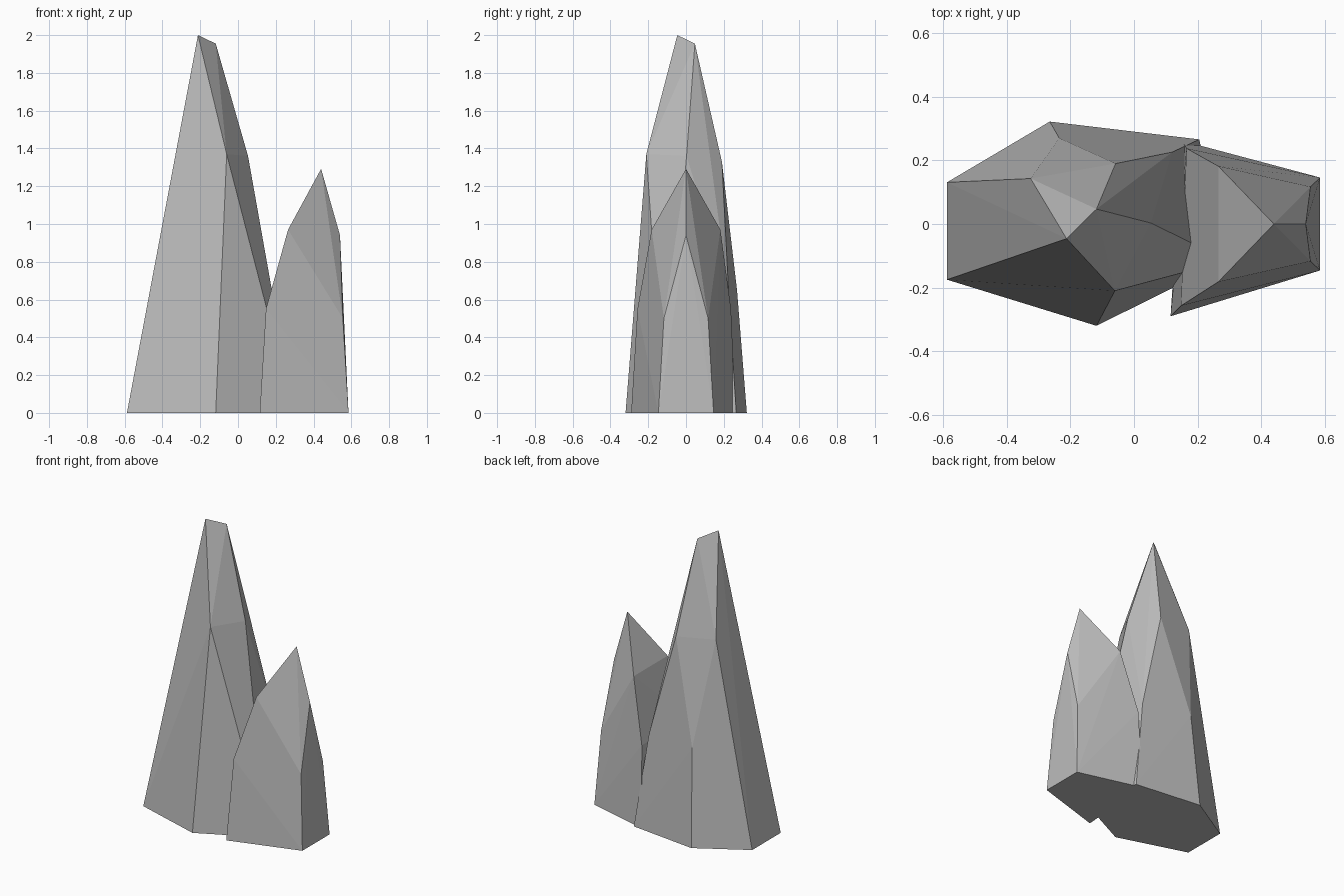
import bpy
import bmesh

cube = bpy.data.objects.get("Cube")
if cube:
    bpy.data.objects.remove(cube, do_unlink=True)

# Single plain stone colour
stone = bpy.data.materials.new("stone_grey")
stone.use_nodes = True
colour = (0.5, 0.5, 0.5, 1.0)
stone.diffuse_color = colour
bsdf = stone.node_tree.nodes["Principled BSDF"]
bsdf.inputs["Base Color"].default_value = colour
bsdf.inputs["Roughness"].default_value = 0.9


def shard(name, corners):
    """Faceted rock: the convex hull of its corner points."""
    bm = bmesh.new()
    for co in corners:
        bm.verts.new(co)
    bmesh.ops.convex_hull(bm, input=bm.verts[:])
    loose = [v for v in bm.verts if not v.link_faces]
    bmesh.ops.delete(bm, geom=loose, context='VERTS')
    # Merge triangles that lie in one facet
    bmesh.ops.dissolve_limit(bm, angle_limit=0.01,
                             verts=bm.verts[:], edges=bm.edges[:])
    bmesh.ops.recalc_face_normals(bm, faces=bm.faces[:])
    mesh = bpy.data.meshes.new(name)
    bm.to_mesh(mesh)
    bm.free()
    mesh.materials.append(stone)
    obj = bpy.data.objects.new(name, mesh)
    bpy.context.collection.objects.link(obj)
    return obj


# Tall shard: base ring, shoulders, ridge top
tall_base = [(-0.588, -0.175, 0), (-0.118, -0.32, 0), (0.295, -0.115, 0),
             (0.205, 0.266, 0), (-0.265, 0.322, 0), (-0.588, 0.131, 0)]
tall_shoulder = [(-0.06, -0.21, 1.37), (0.053, 0.003, 1.36),
                 (-0.058, 0.19, 1.33), (-0.325, 0.143, 1.36),
                 (-0.235, 0.27, 0.65), (0.12, 0.226, 0.63)]
tall_ridge = [(-0.212, -0.046, 2.0), (-0.118, 0.047, 1.955)]
shard("tall_shard", tall_base + tall_shoulder + tall_ridge)

# Short shard: mirrored side corners plus its centre points
short = [(0.44, 0, 1.292), (0.54, 0, 0.94),
         (0.115, -0.29, 0), (0.15, 0.262, 0),
         (0.148, -0.257, 0.55), (0.165, 0.238, 0.55)]
for side in (-1, 1):
    short += [(0.585, 0.146 * side, 0), (0.555, 0.117 * side, 0.5),
              (0.265, 0.182 * side, 0.97)]
shard("short_shard", short)
